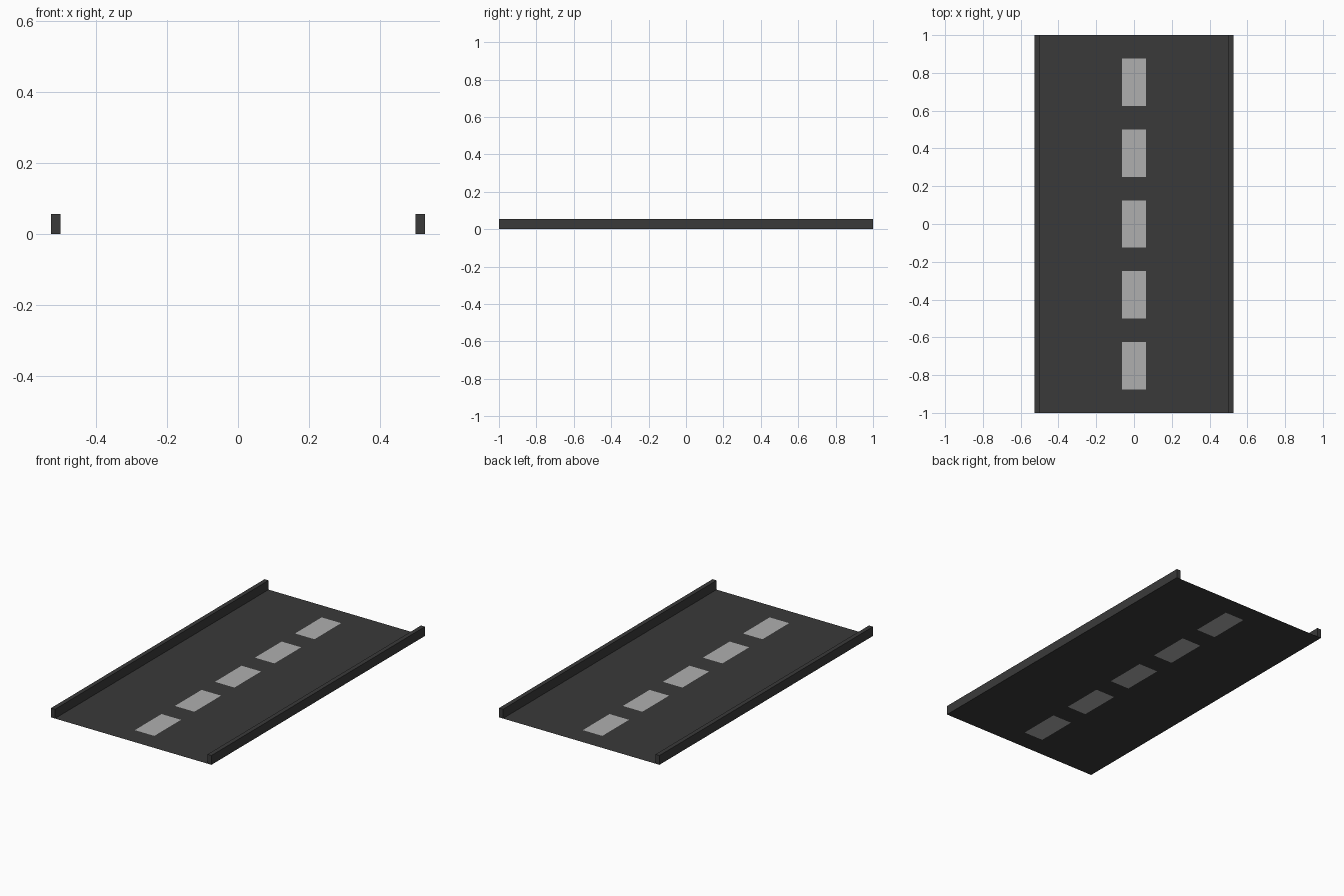
import bpy, bmesh

if "Cube" in bpy.data.objects:
    bpy.data.objects.remove(bpy.data.objects["Cube"])

HALF_W, HALF_L = 0.5, 1.0
CURB_W, CURB_H = 0.026, 0.055
DASH_W, DASH_L, DASH_STEP = 0.128, 0.25, 0.375


def material(name, value):
    mat = bpy.data.materials.new(name)
    mat.diffuse_color = (value, value, value, 1)
    mat.use_nodes = True
    mat.node_tree.nodes["Principled BSDF"].inputs["Base Color"].default_value = mat.diffuse_color
    return mat


def add_object(name, bm, mat):
    bmesh.ops.remove_doubles(bm, verts=bm.verts, dist=1e-5)
    mesh = bpy.data.meshes.new(name)
    bm.to_mesh(mesh)
    bm.free()
    mesh.materials.append(mat)
    obj = bpy.data.objects.new(name, mesh)
    bpy.context.collection.objects.link(obj)
    return obj


def rect(bm, x0, x1, y0, y1):
    corners = ((x0, y0), (x1, y0), (x1, y1), (x0, y1))
    bm.faces.new([bm.verts.new((x, y, 0)) for x, y in corners])


asphalt = material("asphalt", 0.042)
paint = material("lane_paint", 0.43)

# Flat road sheet and the dashes inlaid flush into its centre strip
centres = [i * DASH_STEP for i in range(-2, 3)]
cuts = [-HALF_L] + [c + s * DASH_L / 2 for c in centres for s in (-1, 1)] + [HALF_L]
xs = (-HALF_W, -DASH_W / 2, DASH_W / 2, HALF_W)
road, dashes = bmesh.new(), bmesh.new()
for row, (y0, y1) in enumerate(zip(cuts, cuts[1:])):
    for col, (x0, x1) in enumerate(zip(xs, xs[1:])):
        is_dash = col == 1 and row % 2 == 1
        rect(dashes if is_dash else road, x0, x1, y0, y1)
add_object("road_surface", road, asphalt)
add_object("lane_dashes", dashes, paint)

# Raised kerbs along both edges
for name, side in (("left_kerb", -1), ("right_kerb", 1)):
    bm = bmesh.new()
    bmesh.ops.create_cube(bm, size=1)
    bmesh.ops.scale(bm, verts=bm.verts, vec=(CURB_W, 2 * HALF_L, CURB_H))
    kerb = add_object(name, bm, asphalt)
    kerb.location = (side * (HALF_W + CURB_W / 2), 0, CURB_H / 2)
